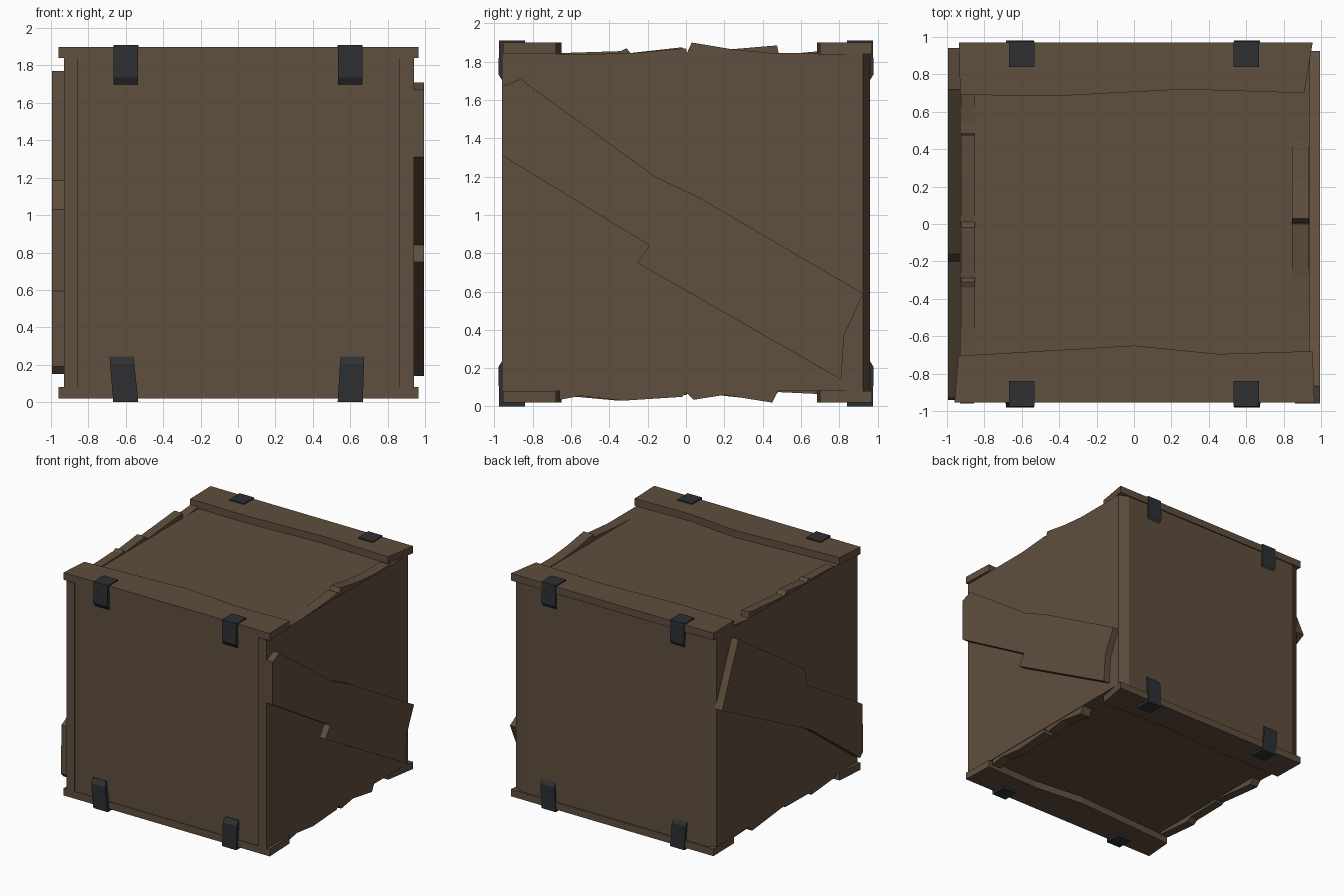
import bpy, bmesh
from mathutils import Vector

if "Cube" in bpy.data.objects:
    bpy.data.objects.remove(bpy.data.objects["Cube"])


def material(name, rgb):
    m = bpy.data.materials.new(name)
    m.diffuse_color = (*rgb, 1)
    m.use_nodes = True
    m.node_tree.nodes["Principled BSDF"].inputs["Base Color"].default_value = m.diffuse_color
    return m


WOOD = material("dark brown wood", (0.115, 0.077, 0.048))
METAL = material("black iron", (0.027, 0.029, 0.031))


def prism(name, pts, axis, a, b, mat, tweak=None):
    """Extrude a 2D outline along an axis from a to b."""
    def place(p, t):
        u, v = p
        return {"x": (t, u, v), "y": (u, t, v), "z": (u, v, t)}[axis]
    bm = bmesh.new()
    lo = [bm.verts.new(place(p, a)) for p in pts]
    hi = [bm.verts.new(place(p, b)) for p in pts]
    n = len(pts)
    bm.faces.new(lo)
    bm.faces.new(hi)
    for i in range(n):
        j = (i + 1) % n
        bm.faces.new((lo[i], lo[j], hi[j], hi[i]))
    if tweak:
        for v in bm.verts:
            v.co = tweak(v.co.copy())
    bmesh.ops.recalc_face_normals(bm, faces=bm.faces)
    me = bpy.data.meshes.new(name)
    bm.to_mesh(me)
    bm.free()
    me.materials.append(mat)
    ob = bpy.data.objects.new(name, me)
    bpy.context.collection.objects.link(ob)
    return ob


# Crate body: shallow front panel recess, chamfered back corners
prism("crate_body", [
    (-0.93, -0.96), (-0.855, -0.96), (-0.855, -0.95), (0.86, -0.95),
    (0.86, -0.96), (0.94, -0.96), (0.94, 0.925), (0.86, 0.96),
    (-0.855, 0.96), (-0.93, 0.925)], "z", 0.08, 1.84, WOOD)

# Battens across the front and back edges, with uneven inner edges
front_inner = [(0.955, -0.68), (0.45, -0.695), (0.0, -0.65), (-0.94, -0.705)]
back_inner = [(-0.93, 0.69), (-0.4, 0.685), (0.27, 0.72), (0.91, 0.70)]
for level, z0, z1 in (("bottom", 0.02, 0.08), ("top", 1.84, 1.9)):
    prism(level + "_front_batten",
          [(-0.96, -0.955), (0.965, -0.955)] + front_inner,
          "z", z0, z1, WOOD)
    prism(level + "_back_batten",
          back_inner + [(0.955, 0.97), (-0.935, 0.97)],
          "z", z0, z1, WOOD)

# Splintered side wall edges, rising past the lid and the base
right_top = [(-0.66, 1.835), (-0.28, 1.845), (0.0, 1.87), (0.005, 1.845),
             (0.03, 1.9), (0.24, 1.865), (0.45, 1.845), (0.69, 1.845)]
left_top = [(-0.65, 1.845), (-0.34, 1.855), (-0.31, 1.87), (-0.29, 1.845),
            (-0.02, 1.875), (0.01, 1.845), (0.24, 1.865), (0.475, 1.885),
            (0.485, 1.835), (0.7, 1.855)]
right_bottom = [(-0.66, 0.035), (-0.55, 0.055), (-0.33, 0.03), (-0.02, 0.05),
                (0.0, 0.075), (0.04, 0.035), (0.2, 0.06), (0.45, 0.02),
                (0.48, 0.08)]
left_bottom = [(-0.68, 0.06), (-0.35, 0.03), (-0.31, 0.055), (0.0, 0.06),
               (0.02, 0.075), (0.25, 0.05), (0.44, 0.03), (0.48, 0.075),
               (0.69, 0.065)]
for side, x0, x1, top, bottom in (
        ("right", 0.845, 0.935, right_top, right_bottom),
        ("left", -0.925, -0.85, left_top, left_bottom)):
    for level, edge, base in (("top", top, 1.8), ("bottom", bottom, 0.12)):
        outline = [(edge[0][0], base)] + edge + [(edge[-1][0], base)]
        prism(f"{side}_{level}_splintered_edge", outline, "x", x0, x1, WOOD)

# Broken diagonal boards on both sides
prism("right_diagonal_board", [
    (-0.96, 1.67), (-0.865, 1.71), (-0.16, 1.2), (0.07, 1.09), (0.925, 0.59),
    (0.825, 0.37), (0.81, 0.14), (-0.255, 0.75), (-0.19, 0.84),
    (-0.96, 1.31)], "x", 0.93, 0.995, WOOD)
prism("left_diagonal_board", [
    (0.72, 1.77), (-0.16, 1.185), (-0.2, 1.03), (-0.93, 0.595),
    (-0.94, 0.19), (-0.9, 0.15), (-0.24, 0.64), (0.94, 1.25)],
    "x", -0.995, -0.92, WOOD)

# Iron corner clips: an L profile with a sloped lip, two per batten
clip = [(-0.84, 1.91), (-0.975, 1.91), (-0.98, 1.735), (-0.955, 1.695),
        (-0.94, 1.695), (-0.94, 1.885), (-0.84, 1.885)]
for back in (False, True):
    for low in (False, True):
        for x in (-0.6, 0.6):
            drift = (-0.02 if x < 0 else 0.01) if low else 0.0

            def fit(co):
                down = (1.91 - co.z) / 0.215
                px = x + co.x * (1 - 0.04 * down) + drift * down
                return Vector((px, -co.y if back else co.y,
                               1.91 - co.z if low else co.z))

            name = "%s_%s_%s_clip" % ("back" if back else "front",
                                      "bottom" if low else "top",
                                      "left" if x < 0 else "right")
            reach = [(y, z - 0.03 if low and z < 1.8 else z) for y, z in clip]
            prism(name, reach, "x", -0.067, 0.067, METAL, fit)
